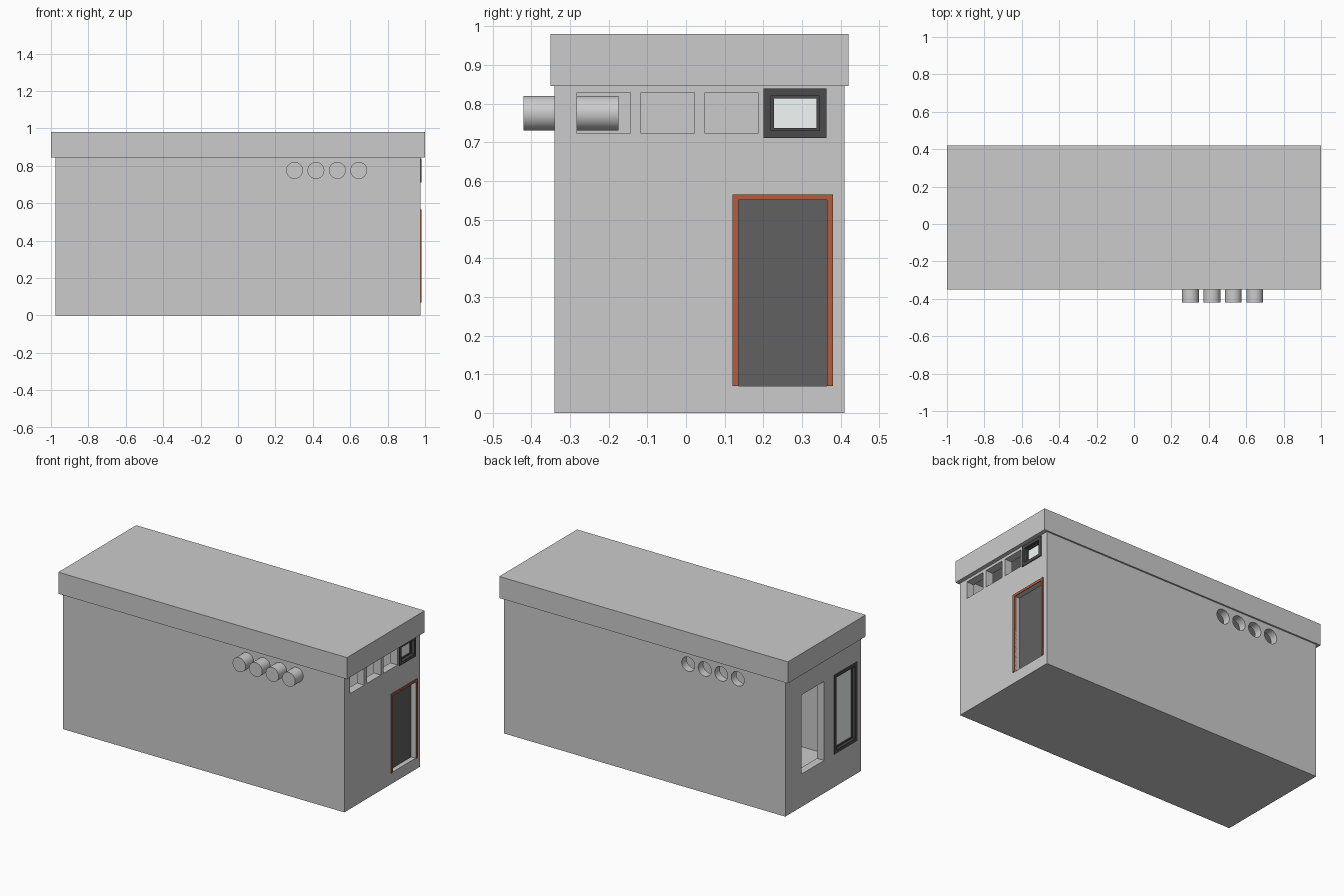
import bpy
from math import pi

if "Cube" in bpy.data.objects:
    bpy.data.objects.remove(bpy.data.objects["Cube"])


def material(name, rgb):
    m = bpy.data.materials.new(name)
    m.diffuse_color = (*rgb, 1)
    m.use_nodes = True
    m.node_tree.nodes["Principled BSDF"].inputs["Base Color"].default_value = m.diffuse_color
    return m


def box(name, x, y, z, mat=None):
    """Box from (min, max) ranges."""
    bpy.ops.mesh.primitive_cube_add(size=1, location=[sum(r) / 2 for r in (x, y, z)])
    o = bpy.context.object
    o.name = name
    o.scale = [r[1] - r[0] for r in (x, y, z)]
    bpy.ops.object.transform_apply(location=False, rotation=False, scale=True)
    if mat:
        o.data.materials.append(mat)
    return o


def rod(name, x, y0, y1, z, r):
    bpy.ops.mesh.primitive_cylinder_add(vertices=32, radius=r, depth=y1 - y0,
                                        location=(x, (y0 + y1) / 2, z), rotation=(pi / 2, 0, 0))
    o = bpy.context.object
    o.name = name
    bpy.ops.object.shade_smooth_by_angle()
    return o


def cut(target, cutter):
    m = target.modifiers.new("cut", 'BOOLEAN')
    m.operation = 'DIFFERENCE'
    m.solver = 'EXACT'
    m.object = cutter
    bpy.context.view_layer.objects.active = target
    bpy.ops.object.modifier_apply(modifier=m.name)
    bpy.data.objects.remove(cutter)


def ring(name, x, y, z, w, mat):
    """Rectangular frame of border width w, facing x."""
    o = box(name, x, y, z, mat)
    cut(o, box("cutter", (x[0] - 1, x[1] + 1), (y[0] + w, y[1] - w), (z[0] + w, z[1] - w)))
    return o


dark = material("dark_frame", (0.07, 0.07, 0.07))
door_mat = material("dark_door", (0.12, 0.12, 0.12))
brown = material("brown_trim", (0.45, 0.11, 0.045))
glass = material("pale_glass", (0.9, 0.95, 0.93))

# Hollow building shell
walls = box("walls", (-0.975, 0.975), (-0.34, 0.41), (0, 0.845))
cut(walls, box("cutter", (-0.925, 0.925), (-0.29, 0.36), (0.07, 0.9)))

# High window openings and door opening on the right end
for i in range(4):
    c = -0.2125 + i * 0.165
    cut(walls, box("cutter", (0.85, 1.1), (c - 0.069, c + 0.069), (0.722, 0.828)))
cut(walls, box("cutter", (0.85, 1.1), (0.136, 0.365), (0.07, 0.55)))

# Tall window openings on the left end
for y in ((0.025, 0.25), (-0.30, -0.075)):
    cut(walls, box("cutter", (-1.1, -0.85), y, (0.205, 0.70)))

# Round vents: pipes through the front, open holes at the back
for i in range(4):
    x = 0.302 + i * 0.1145
    cut(walls, rod("cutter", x, -0.45, -0.2, 0.775, 0.045))
    cut(walls, rod("cutter", -x, 0.28, 0.5, 0.775, 0.045))
    rod("vent_pipe", x, -0.42, -0.175, 0.775, 0.045)

# Roof slab
box("roof", (-1, 1), (-0.35, 0.42), (0.845, 0.98))

# Door panel with brown trim on three sides
box("door", (0.93, 0.945), (0.136, 0.365), (0.07, 0.55), door_mat)
box("door_trim_side", (0.965, 0.98), (0.12, 0.136), (0.07, 0.565), brown)
box("door_trim_side", (0.965, 0.98), (0.365, 0.38), (0.07, 0.565), brown)
box("door_trim_top", (0.965, 0.98), (0.136, 0.365), (0.55, 0.565), brown)

# Framed high window on the right end
ring("small_window_frame", (0.92, 0.98), (0.201, 0.364), (0.711, 0.839), 0.019, dark)
ring("small_window_sash", (0.94, 0.96), (0.22, 0.345), (0.73, 0.82), 0.007, dark)
box("small_window_glass", (0.947, 0.953), (0.227, 0.338), (0.737, 0.813), glass)

# Framed tall window on the left end
ring("tall_window_frame", (-0.977, -0.92), (-0.301, -0.074), (0.204, 0.701), 0.022, dark)
ring("tall_window_sash", (-0.96, -0.94), (-0.279, -0.096), (0.226, 0.679), 0.008, dark)
box("tall_window_glass", (-0.953, -0.947), (-0.271, -0.104), (0.234, 0.671), glass)
